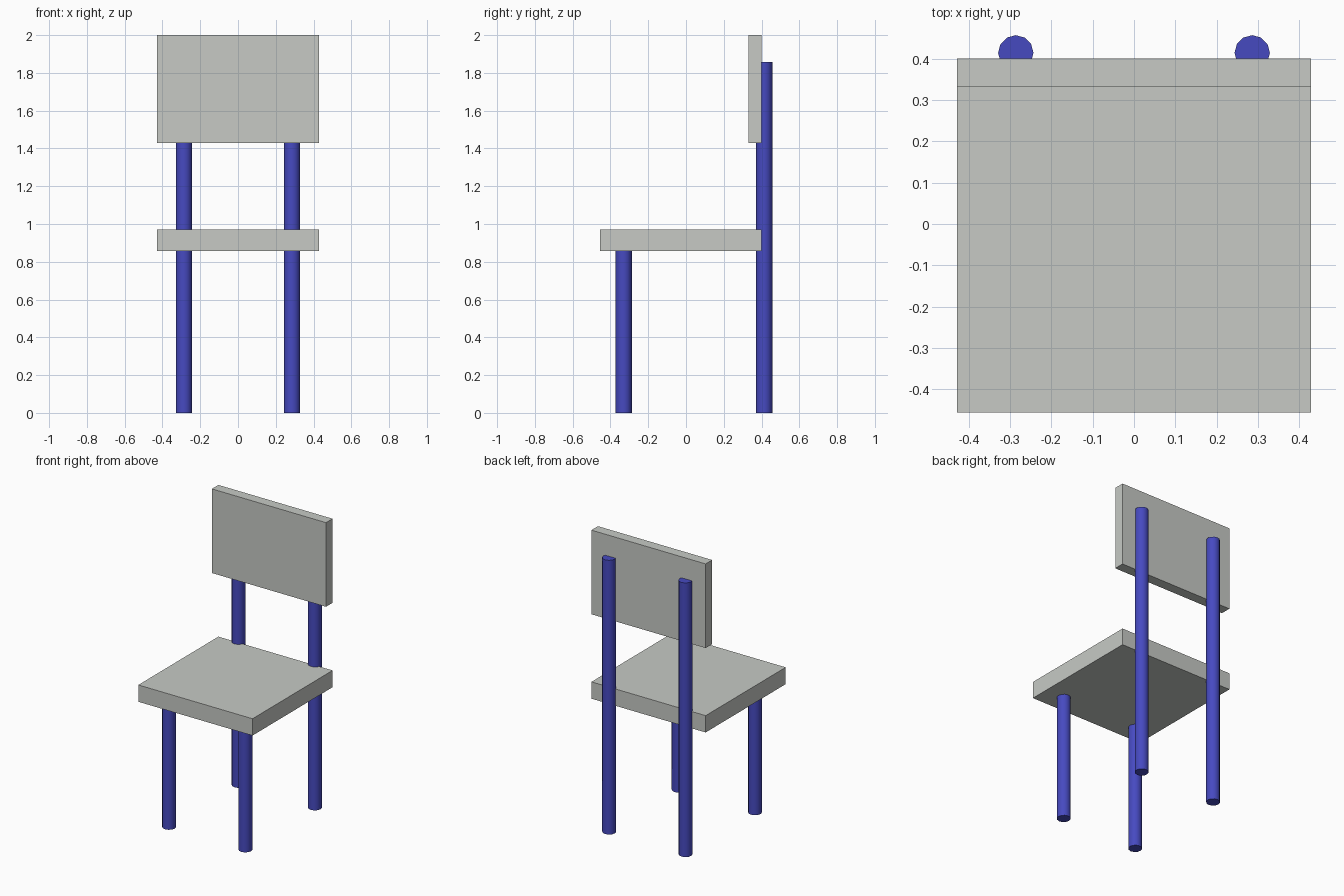
import bpy, math

if "Cube" in bpy.data.objects:
    bpy.data.objects.remove(bpy.data.objects["Cube"])

def material(name, rgb):
    m = bpy.data.materials.new(name)
    m.diffuse_color = (*rgb, 1)
    m.use_nodes = True
    m.node_tree.nodes["Principled BSDF"].inputs["Base Color"].default_value = m.diffuse_color
    return m

GREY = material("pale grey", (0.57, 0.59, 0.56))
BLUE = material("deep blue", (0.062, 0.068, 0.53))

def box(name, lo, hi, mat):
    centre = [(a + b) / 2 for a, b in zip(lo, hi)]
    size = [b - a for a, b in zip(lo, hi)]
    bpy.ops.mesh.primitive_cube_add(size=1, location=centre)
    o = bpy.context.object
    o.name = name
    o.scale = size
    bpy.ops.object.transform_apply(location=False, rotation=False, scale=True)
    o.data.materials.append(mat)

def leg(name, x, y, height):
    bpy.ops.mesh.primitive_cylinder_add(vertices=12, radius=0.0428, depth=height,
                                        location=(x, y, height / 2))
    o = bpy.context.object
    o.name = name
    o.data.materials.append(BLUE)
    bpy.ops.object.shade_smooth_by_angle(angle=math.radians(40))

# seat and backrest slabs
box("seat", (-0.428, -0.456, 0.858), (0.428, 0.401, 0.972), GREY)
box("backrest", (-0.428, 0.331, 1.43), (0.428, 0.401, 2.0), GREY)

# short front legs, tall back posts behind seat and backrest
for side, x in (("left", -0.286), ("right", 0.286)):
    leg("front_leg_" + side, x, -0.33, 0.858)
    leg("back_post_" + side, x, 0.414, 1.858)
